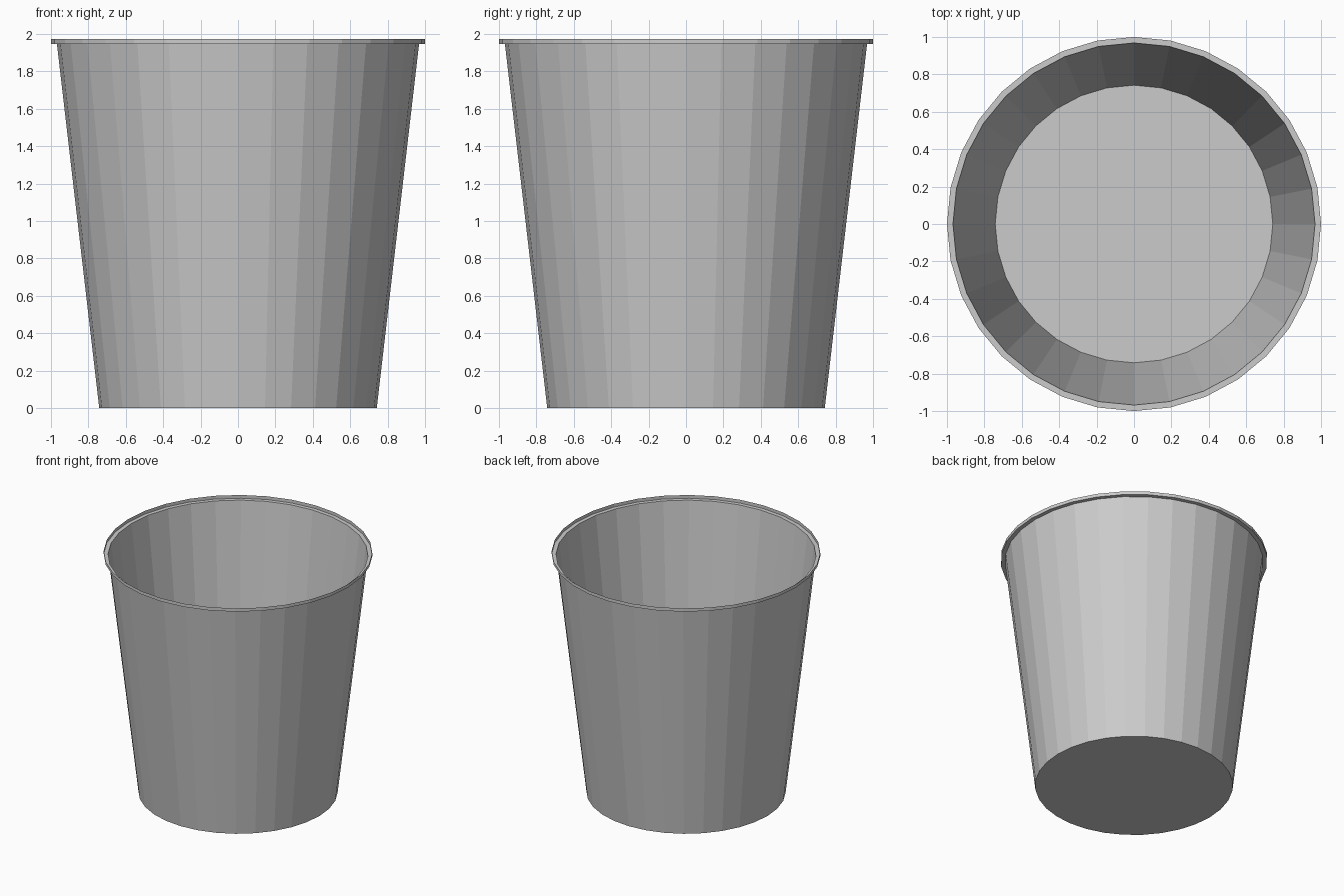
import bpy, bmesh
from math import sin, cos, pi

if "Cube" in bpy.data.objects:
    bpy.data.objects.remove(bpy.data.objects["Cube"])

SIDES = 32

# Profile from the base up: tapered wall, flat flange, upright lip (radius, height)
PROFILE = [(0.742, 0.0), (0.968, 1.945), (1.0, 1.945), (1.0, 1.972)]

bm = bmesh.new()
rings = [[bm.verts.new((r * cos(2 * pi * i / SIDES), r * sin(2 * pi * i / SIDES), z))
          for i in range(SIDES)] for r, z in PROFILE]

# Thin-walled sides
for low, high in zip(rings, rings[1:]):
    for i in range(SIDES):
        j = (i + 1) % SIDES
        bm.faces.new((low[i], low[j], high[j], high[i]))

# Flat base
bm.faces.new(rings[0][::-1])

mesh = bpy.data.meshes.new("bucket")
bm.to_mesh(mesh)
bm.free()
bpy.context.collection.objects.link(bpy.data.objects.new("bucket", mesh))
